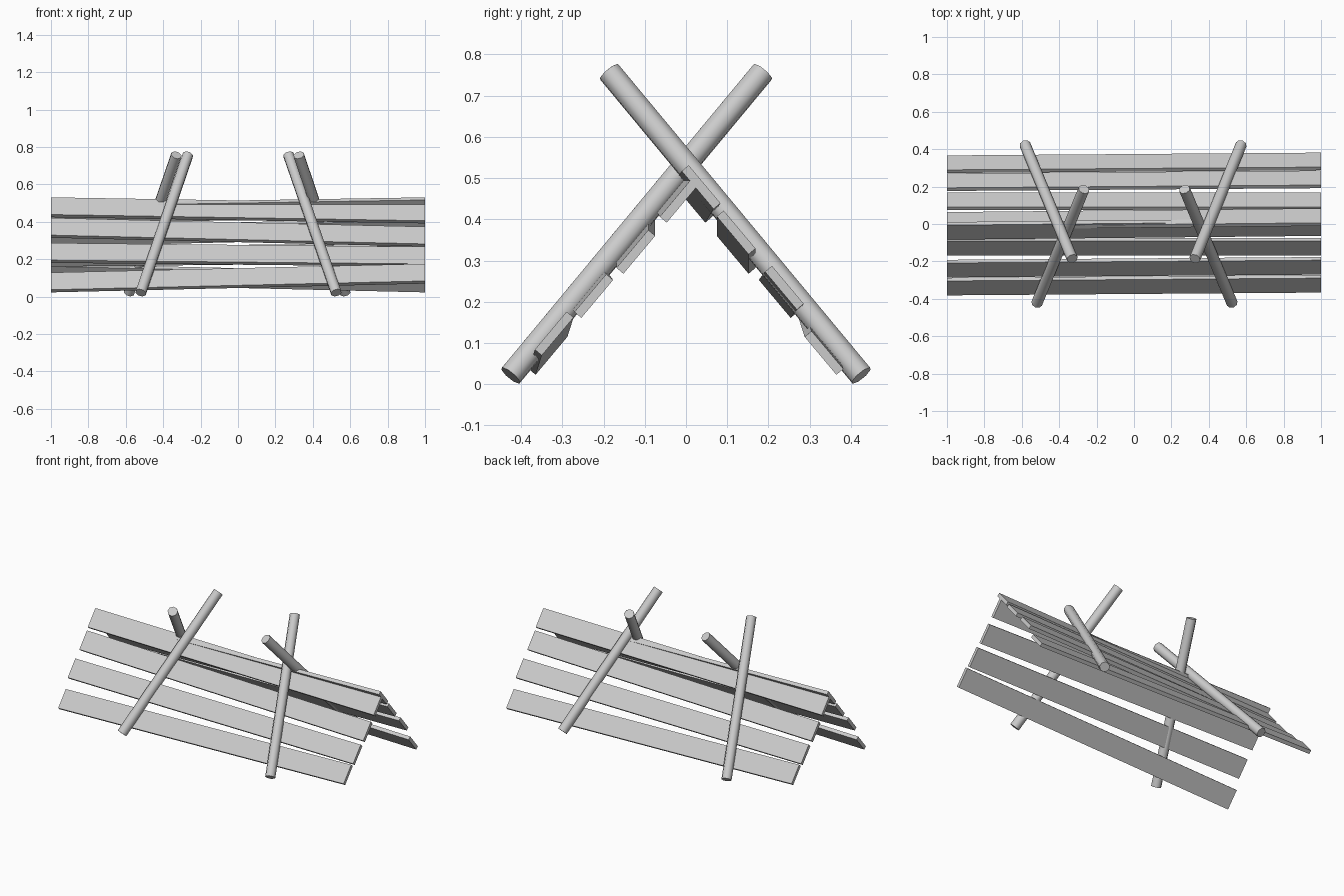
import bpy, bmesh, math
from mathutils import Vector

if "Cube" in bpy.data.objects:
    bpy.data.objects.remove(bpy.data.objects["Cube"])

PITCH = math.radians(50)
UP = Vector((0, math.cos(PITCH), math.sin(PITCH)))      # along the plank width
OUT = Vector((0, -math.sin(PITCH), math.cos(PITCH)))    # outward from the front slope
WIDTH, THICK = 0.12, 0.022


def pole(name, bottom, top, radius=0.03):
    a, b = Vector(bottom), Vector(top)
    d = b - a
    bpy.ops.mesh.primitive_cylinder_add(vertices=8, radius=radius, depth=d.length,
                                        location=(a + b) / 2,
                                        rotation=d.to_track_quat('Z', 'Y').to_euler())
    bpy.context.object.name = name
    bpy.ops.object.shade_smooth_by_angle(angle=math.radians(50))


def plank(name, left, right, flip):
    """Board whose outer face centre runs from left (y, z) to right (y, z)."""
    bm = bmesh.new()
    bmesh.ops.create_cube(bm, size=1)
    for v in bm.verts:
        y, z = left if v.co.x < 0 else right
        v.co = (Vector((2 * v.co.x, y, z)) + UP * v.co.y * WIDTH
                + OUT * (v.co.z - 0.5) * THICK)
    me = bpy.data.meshes.new(name)
    bm.to_mesh(me)
    bm.free()
    ob = bpy.data.objects.new(name, me)
    bpy.context.collection.objects.link(ob)
    if flip:
        ob.rotation_euler.z = math.pi


# Slightly crooked boards; the back slope is the front one turned around
boards = [((-0.045, 0.485), (-0.025, 0.452)),
          ((-0.130, 0.375), (-0.130, 0.328)),
          ((-0.247, 0.241), (-0.232, 0.221)),
          ((-0.343, 0.083), (-0.328, 0.130))]
for i, (left, right) in enumerate(boards, 1):
    plank(f"front_plank_{i}", left, right, False)
    plank(f"back_plank_{i}", left, right, True)

# Crossed poles: name, side (-1 front, 1 back), bottom x, top x
for name, s, xb, xt in [("front_left_pole", -1, -0.52, -0.268),
                        ("front_right_pole", -1, 0.525, 0.27),
                        ("back_left_pole", 1, -0.583, -0.33),
                        ("back_right_pole", 1, 0.573, 0.325)]:
    pole(name, (xb, s * 0.425, 0.021), (xt, -s * 0.186, 0.757))
